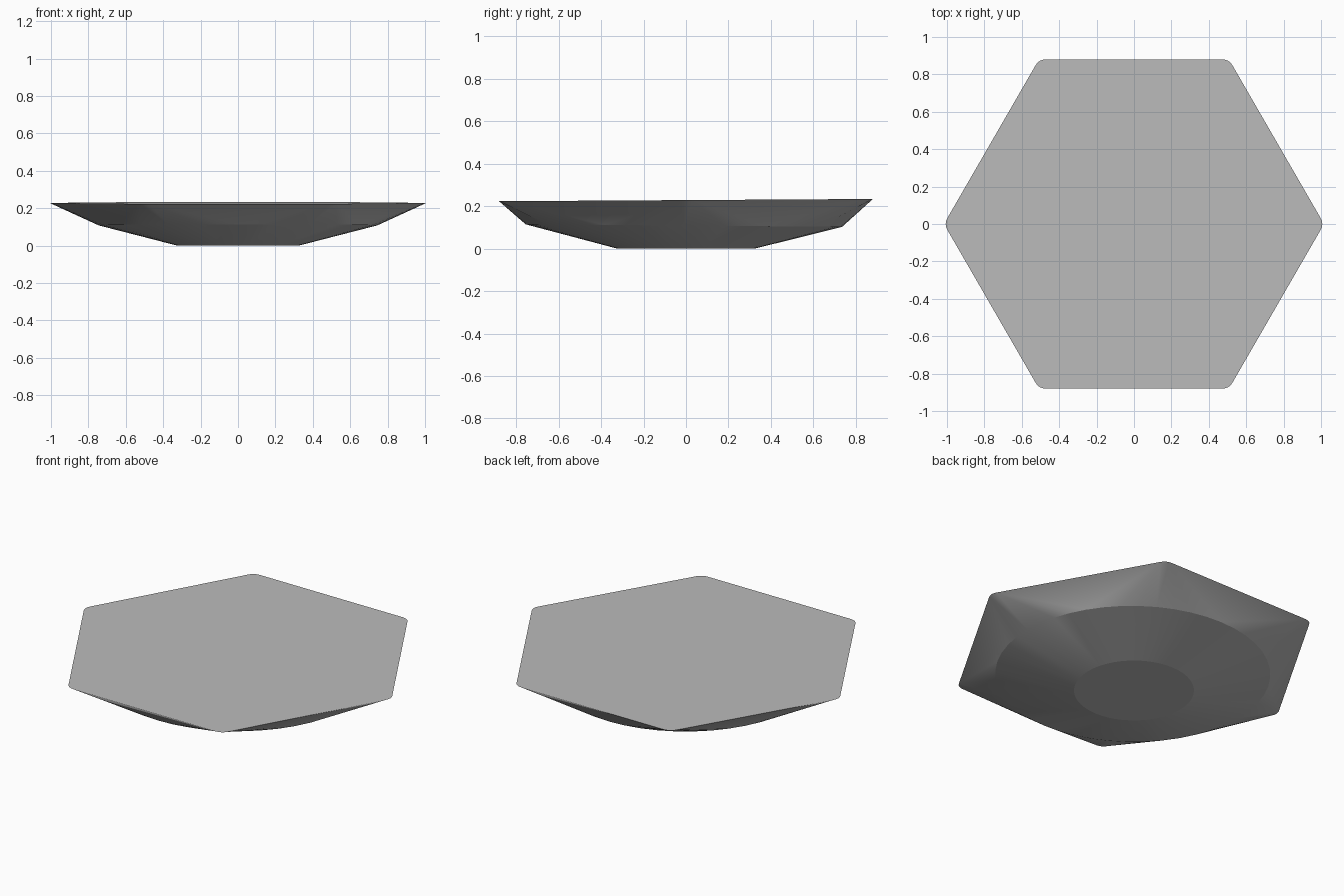
import bpy, bmesh, math

if "Cube" in bpy.data.objects:
    bpy.data.objects.remove(bpy.data.objects["Cube"])

grey = bpy.data.materials.new("mid grey")
grey.diffuse_color = (0.5, 0.5, 0.5, 1)
grey.use_nodes = True
grey.node_tree.nodes["Principled BSDF"].inputs["Base Color"].default_value = grey.diffuse_color

RING = 48                      # sides of the round rings
bm = bmesh.new()


def ring(radius, y_shift, z, tilt):
    """Round ring, slightly tilted along y."""
    verts = []
    for i in range(RING):
        a = 2 * math.pi * i / RING
        y = radius * math.sin(a) + y_shift
        verts.append(bm.verts.new((radius * math.cos(a), y, z + tilt * y)))
    return verts


# hexagonal rim with rounded corners
CORNER_R, STEPS = 0.06, 4
centre = 0.88 / math.cos(math.pi / 6) - CORNER_R / math.cos(math.pi / 6)
rim = []
for k in range(6):
    a = k * math.pi / 3
    for s in range(STEPS + 1):
        b = a + math.radians(-30 + 60 * s / STEPS)
        x = centre * math.cos(a) + CORNER_R * math.cos(b)
        y = centre * math.sin(a) + CORNER_R * math.sin(b)
        rim.append(bm.verts.new((x, y, 0.228 + 0.006 * y)))

belly = ring(0.745, -0.01, 0.108, -0.008)
base = ring(0.325, 0.0, 0.0, 0.0)

# flat top and bottom
bm.faces.new(rim)
bm.faces.new(base[::-1])

# lower band
for i in range(RING):
    j = (i + 1) % RING
    bm.faces.new((base[i], base[j], belly[j], belly[i]))


# upper band: fans from the corners, flat triangles under the straight edges
def angle(v):
    return math.atan2(v.co.y, v.co.x)


rim.sort(key=angle)
belly.sort(key=angle)
i = j = 0
n, m = len(rim), len(belly)
while i < n or j < m:
    r, b = rim[i % n], belly[j % m]
    r2, b2 = rim[(i + 1) % n], belly[(j + 1) % m]
    mid_r = angle(r) + ((angle(r2) - angle(r)) % (2 * math.pi)) / 2 if i < n else 99
    mid_b = angle(b) + ((angle(b2) - angle(b)) % (2 * math.pi)) / 2 if j < m else 99
    if mid_r < mid_b:
        bm.faces.new((r, b, r2))
        i += 1
    else:
        bm.faces.new((r, b, b2))
        j += 1

bmesh.ops.recalc_face_normals(bm, faces=bm.faces)
mesh = bpy.data.meshes.new("hexagonal_dish")
bm.to_mesh(mesh)
bm.free()
mesh.materials.append(grey)
dish = bpy.data.objects.new("hexagonal_dish", mesh)
bpy.context.collection.objects.link(dish)

# soft shading with crisp rim and base edges
bpy.context.view_layer.objects.active = dish
dish.select_set(True)
bpy.ops.object.shade_smooth_by_angle(angle=math.radians(12))
